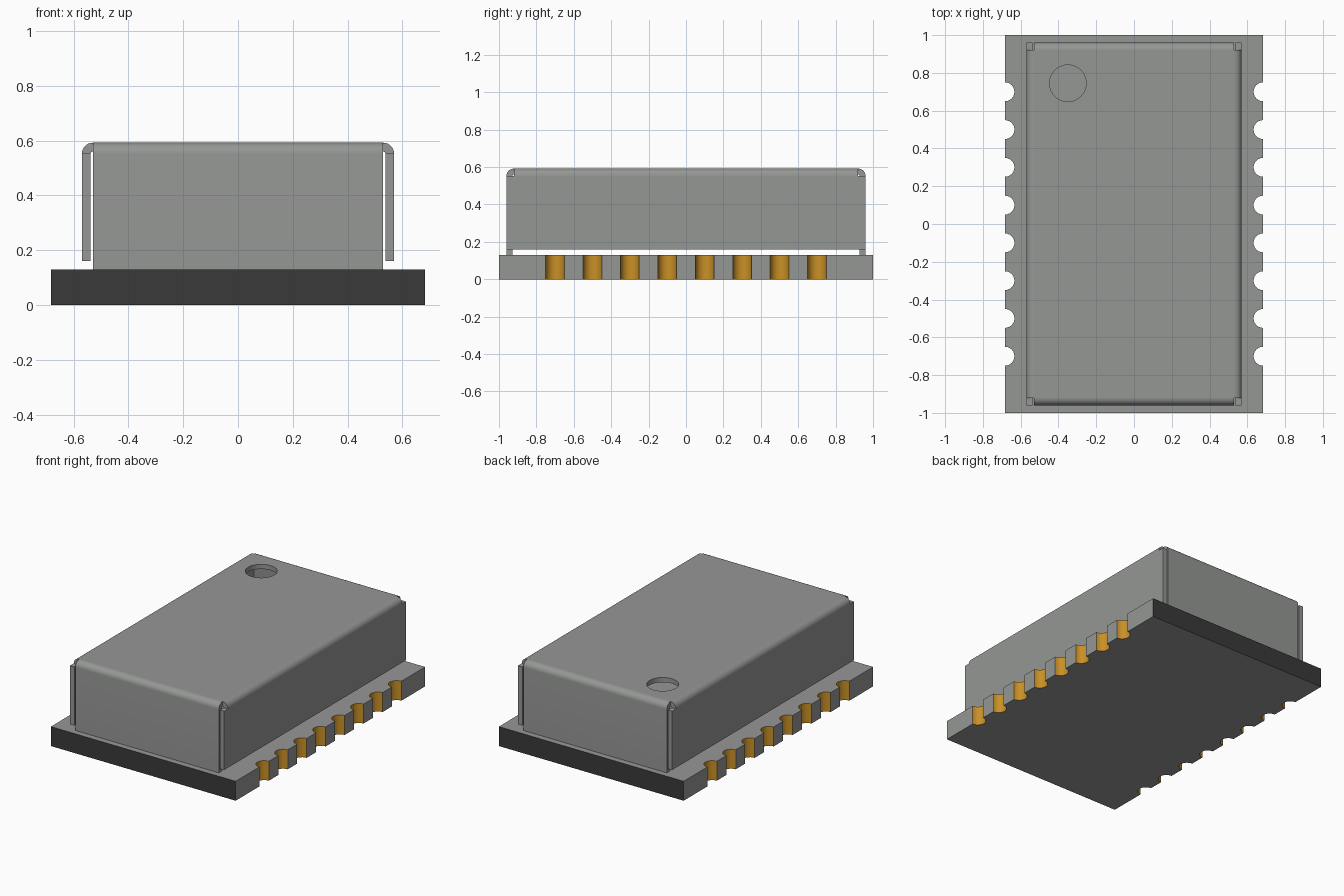
import bpy, bmesh, math
from mathutils import Vector

cube = bpy.data.objects.get("Cube")
if cube:
    bpy.data.objects.remove(cube, do_unlink=True)


def material(name, rgb):
    m = bpy.data.materials.new(name)
    m.use_nodes = True
    m.diffuse_color = (*rgb, 1)
    m.node_tree.nodes["Principled BSDF"].inputs["Base Color"].default_value = (*rgb, 1)
    return m


GREY = material("grey", (0.30, 0.31, 0.30))
DARK = material("dark grey", (0.042, 0.042, 0.042))
GOLD = material("gold", (0.58, 0.28, 0.02))


def finish(name, bm, mats):
    bmesh.ops.recalc_face_normals(bm, faces=bm.faces[:])
    me = bpy.data.meshes.new(name)
    bm.to_mesh(me)
    bm.free()
    for m in mats:
        me.materials.append(m)
    ob = bpy.data.objects.new(name, me)
    bpy.context.collection.objects.link(ob)
    bpy.ops.object.select_all(action='DESELECT')
    ob.select_set(True)
    bpy.context.view_layer.objects.active = ob
    bpy.ops.object.shade_smooth_by_angle(angle=math.radians(30))
    return ob


def prism(bm, outline, lo, hi, place):
    """Extrude a 2D outline from lo to hi; place maps (u, v, w) to a point."""
    a = [bm.verts.new(place(u, v, lo)) for u, v in outline]
    b = [bm.verts.new(place(u, v, hi)) for u, v in outline]
    bm.faces.new(a)
    bm.faces.new(b)
    n = len(a)
    return [bm.faces.new((a[i], a[(i + 1) % n], b[(i + 1) % n], b[i])) for i in range(n)]


def arc(cx, cy, r, a0, a1, n=8):
    return [(cx + r * math.cos(math.radians(a0 + (a1 - a0) * i / n)),
             cy + r * math.sin(math.radians(a0 + (a1 - a0) * i / n))) for i in range(n + 1)]


# Circuit board with half-round plated notches along both long sides
BX, BY, BZ, NOTCH = 0.683, 1.0, 0.13, 0.05
right = [(BX, -BY)]
for i in range(8):
    right += arc(BX, -0.7 + 0.2 * i, NOTCH, 270, 90, 12)
right.append((BX, BY))
outline = right + [(-x, -y) for x, y in right]
bm = bmesh.new()
prism(bm, outline, 0, BZ, lambda u, v, w: (u, v, w))
bm.normal_update()
for f in bm.faces:
    c = f.calc_center_median()
    if abs(f.normal.z) > 0.5:
        continue
    if abs(c.y) > BY - 0.001:
        f.material_index = 1          # short ends
    elif abs(c.x) < BX - 0.0001:
        f.material_index = 2          # notch walls
finish("circuit_board", bm, [GREY, DARK, GOLD])

# Folded sheet-metal cover: sizes
T, R, TOP = 0.032, 0.04, 0.592
SX, SY = 0.57, 0.96
FX, FY = SX - R, SY - R               # edges of the flat top
BEND = TOP - R

# Flat top with a round vent hole
cu = bpy.data.curves.new("cover_top", 'CURVE')
cu.dimensions = '2D'
cu.fill_mode = 'BOTH'
cu.extrude = T / 2
loops = [[(-FX, -FY), (FX, -FY), (FX, FY), (-FX, FY)],
         arc(-0.35, 0.745, 0.097, 0, 360, 40)[:-1]]
for pts in loops:
    s = cu.splines.new('POLY')
    s.points.add(len(pts) - 1)
    for p, (x, y) in zip(s.points, pts):
        p.co = (x, y, 0, 1)
    s.use_cyclic_u = True
cu_ob = bpy.data.objects.new("cover_outline", cu)
bpy.context.collection.objects.link(cu_ob)
bpy.context.view_layer.update()
flat = cu_ob.evaluated_get(bpy.context.evaluated_depsgraph_get()).to_mesh()
bm = bmesh.new()
bm.from_mesh(flat)
cu_ob.to_mesh_clear()
bpy.data.objects.remove(cu_ob, do_unlink=True)
bmesh.ops.remove_doubles(bm, verts=bm.verts[:], dist=1e-5)
bmesh.ops.translate(bm, verts=bm.verts[:], vec=Vector((0, 0, TOP - T / 2)))
finish("cover_top", bm, [GREY])


def bend(edge):
    """Outer and inner arcs of a fold whose outside stands at the given edge."""
    return arc(edge - R, BEND, R, 90, 0), arc(edge - R, BEND, R - T, 0, 90)


for s, end, side in ((-1, "front", "right"), (1, "back", "left")):
    # End flap: fold and wall in one strip, resting on the board
    outer, inner = bend(SY)
    bm = bmesh.new()
    prism(bm, outer + [(SY, BZ), (SY - T, BZ)] + inner, -FX, FX,
          lambda u, v, w: (w, s * u, v))
    finish(end + "_flap", bm, [GREY])

    # Side flap: fold is shorter than the wall, which hangs above the board
    outer, inner = bend(SX)
    bm = bmesh.new()
    prism(bm, outer + inner, -FY, FY, lambda u, v, w: (s * u, w, v))
    finish(side + "_fold", bm, [GREY])
    bm = bmesh.new()
    prism(bm, [(SX, BEND), (SX, 0.16), (SX - T, 0.16), (SX - T, BEND)], -SY, SY,
          lambda u, v, w: (s * u, w, v))
    finish(side + "_wall", bm, [GREY])
